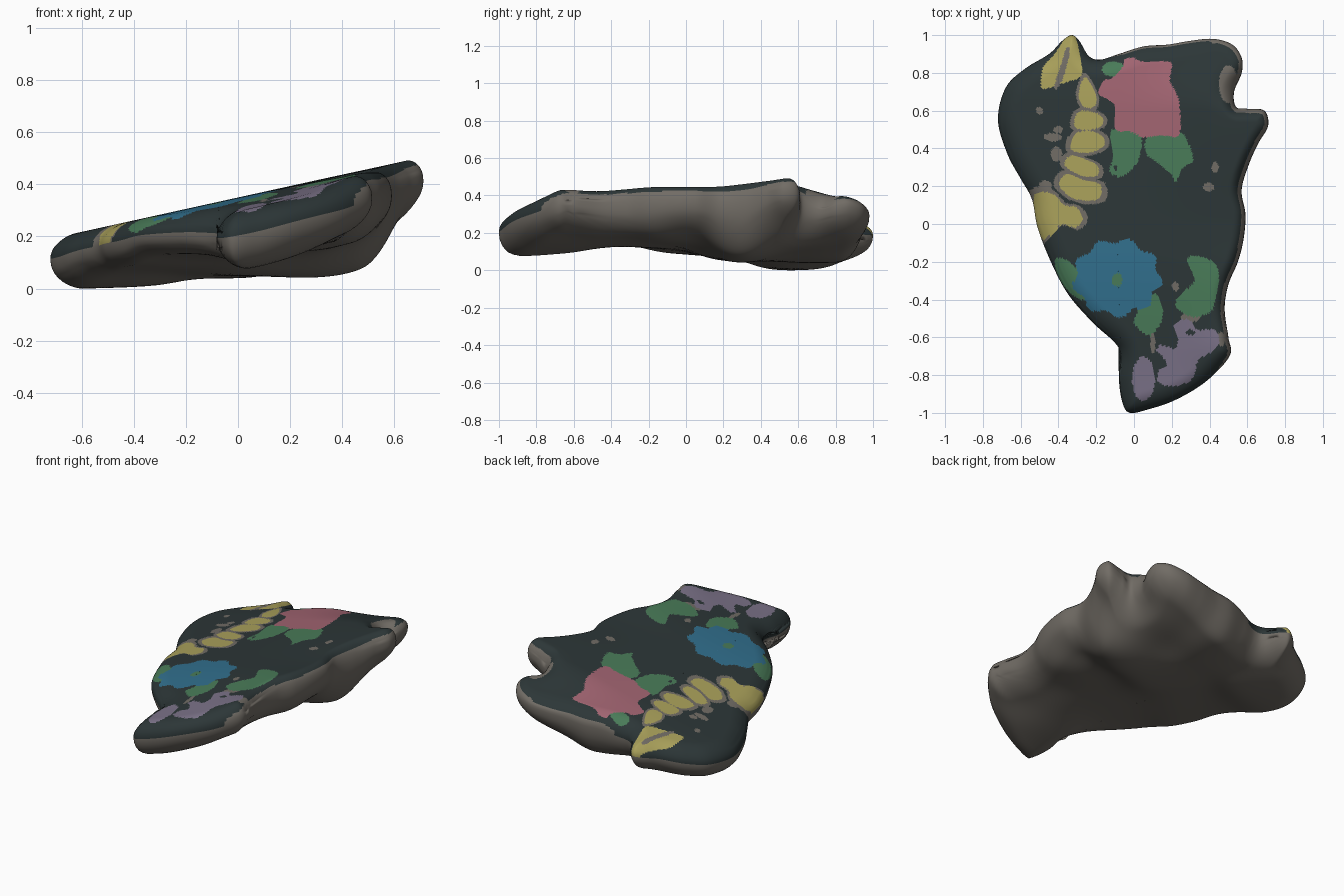
import bpy, bmesh, math
from mathutils import Vector, kdtree

if "Cube" in bpy.data.objects:
    bpy.data.objects.remove(bpy.data.objects["Cube"])


def material(name, r, g, b):
    m = bpy.data.materials.new(name)
    lin = [((c / 255 + 0.055) / 1.055) ** 2.4 for c in (r, g, b)]
    m.diffuse_color = (*lin, 1)
    m.use_nodes = True
    m.node_tree.nodes["Principled BSDF"].inputs["Base Color"].default_value = m.diffuse_color
    return m


STONE, DARK, PINK, YELLOW, BLUE, GREEN, PURPLE = range(7)
mats = [material("bare_stone", 113, 108, 101), material("dark_glaze", 44, 54, 55),
        material("pink_paint", 161, 100, 113), material("yellow_paint", 170, 161, 91),
        material("blue_paint", 49, 111, 141), material("green_paint", 73, 123, 88),
        material("purple_paint", 122, 113, 135)]

# Broken outline of the shard, counter-clockwise
OUTLINE = [(-.02, -1), (.08, -.98), (.2, -.94), (.33, -.87), (.43, -.79), (.51, -.69),
           (.5, -.6), (.48, -.45), (.5, -.32), (.55, -.2), (.58, -.08), (.59, .05),
           (.57, .18), (.61, .32), (.66, .43), (.71, .52), (.69, .6), (.6, .61),
           (.54, .62), (.53, .7), (.57, .8), (.57, .88), (.52, .95), (.42, .98),
           (.3, .97), (.18, .95), (.05, .94), (-.08, .9), (-.18, .87), (-.24, .89),
           (-.29, .97), (-.33, 1), (-.38, .97), (-.45, .9), (-.58, .82), (-.68, .72),
           (-.72, .55), (-.67, .37), (-.6, .24), (-.54, .13), (-.51, -.02), (-.44, -.2),
           (-.35, -.37), (-.22, -.52), (-.1, -.63), (-.07, -.7), (-.08, -.82), (-.06, -.95)]

# Heights of the rough underside
UNDERSIDE = [(-.6, .5, -.01), (-.45, .75, 0), (-.3, .95, .08), (0, .8, .03), (.35, .9, .1),
             (.4, .33, .02), (.4, .6, .1), (.55, .9, .26), (.68, .55, .32), (.6, .05, .24),
             (.3, -.1, .13), (0, .3, .04), (-.5, 0, .09), (-.5, .2, .05), (-.25, .1, .07),
             (-.2, -.4, .13), (.2, -.45, .12), (0, -.85, .05), (.3, -.85, .15),
             (.47, -.65, .24), (.45, -.35, .2), (.1, -.68, .08), (-.1, -.15, .11)]


def smooth_loop(pts, sub):
    out, n = [], len(pts)
    for i in range(n):
        a, b, c, d = (Vector(pts[(i + k) % n]) for k in (-1, 0, 1, 2))
        for j in range(sub):
            t = j / sub
            out.append(0.5 * (2 * b + (c - a) * t + (2 * a - 5 * b + 4 * c - d) * t * t
                              + (3 * b - a - 3 * c + d) * t ** 3))
    return out


def bump(x, y, cx, cy, s):
    return math.exp(-((x - cx) ** 2 + (y - cy) ** 2) / (2 * s * s))


def ramp(v, a, b):
    t = min(1, max(0, (v - a) / (b - a)))
    return t * t * (3 - 2 * t)


def top_height(x, y):
    z = 0.343 + 0.22 * x - 0.055 * ramp(-y, .15, 1.0)
    z -= (.02 + .07 * ramp(x, -.1, .45)) * ramp(y, .6, 1.0)
    return z - 0.06 * bump(x, y, .54, .72, .06) - 0.02 * bump(x, y, .58, 0, .2) \
        + 0.02 * bump(x, y, .46, -.67, .1)


def bottom_height(x, y):
    w = [bump(x, y, px, py, .14) + 1e-9 for px, py, _ in UNDERSIDE]
    return sum(a * p[2] for a, p in zip(w, UNDERSIDE)) / sum(w)


# Painted decoration: each layer is (colour, inside test)
def ellipse(cx, cy, rx, ry):
    return lambda x, y: ((x - cx) / rx) ** 2 + ((y - cy) / ry) ** 2 < 1


def poly(pts, scale=1.0):
    c = sum((Vector(p) for p in pts), Vector((0, 0))) / len(pts)
    q = [tuple(c + (p - c) * scale) for p in smooth_loop(pts, 3)]
    x0, x1 = min(p[0] for p in q), max(p[0] for p in q)
    y0, y1 = min(p[1] for p in q), max(p[1] for p in q)
    edges = list(zip(q, q[1:] + q[:1]))

    def inside(x, y):
        if not (x0 < x < x1 and y0 < y < y1):
            return False
        hit = False
        for (ax, ay), (bx, by) in edges:
            if (ay > y) != (by > y) and x < ax + (y - ay) * (bx - ax) / (by - ay):
                hit = not hit
        return hit
    return inside


def flower(x, y):
    dx, dy = (x + .09) / .235, (y + .285) / .205
    return math.hypot(dx, dy) < 0.96 + 0.07 * math.cos(9 * math.atan2(dy, dx) + 1)


# Yellow petals, each with a bare margin
petals = [[(-.27, .63), (-.29, .69), (-.26, .77), (-.22, .72), (-.2, .66), (-.22, .62)],
          [(-.31, .52), (-.29, .59), (-.22, .59), (-.17, .56), (-.18, .52), (-.25, .5)],
          [(-.33, .4), (-.31, .47), (-.24, .49), (-.17, .46), (-.17, .41), (-.25, .38)],
          [(-.36, .31), (-.33, .36), (-.26, .34), (-.2, .31), (-.2, .26), (-.28, .26)],
          [(-.39, .21), (-.35, .26), (-.27, .23), (-.19, .21), (-.19, .14), (-.28, .13), (-.35, .16)],
          [(-.53, .15), (-.43, .16), (-.37, .1), (-.31, .09), (-.27, .03), (-.31, -.02),
           (-.38, 0), (-.43, -.05), (-.48, -.08), (-.51, -.04)]]
crest = [(-.49, .72), (-.48, .83), (-.42, .9), (-.35, 1), (-.31, .99), (-.28, .86), (-.28, .78),
         (-.36, .75), (-.42, .73)]
layers = [(STONE, poly(p, 1.38 if len(p) < 9 else 1.2)) for p in petals]
layers += [(YELLOW, poly(p, 1.08 if len(p) < 9 else 1)) for p in petals + [crest]]
layers += [(STONE, poly([(-.425, .72), (-.395, .73), (-.36, .82), (-.34, .92), (-.36, .93), (-.39, .83)]))]
# Bare chips
layers += [(STONE, ellipse(*c)) for c in [
    (-.5, .6, .02, .02), (-.43, .46, .05, .022), (-.41, .37, .03, .04), (-.47, .2, .035, .03),
    (-.4, .5, .025, .02), (.43, .3, .018, .03), (.395, .195, .03, .022), (.22, -.33, .018, .024),
    (.1, -.63, .013, .05), (.3, -.49, .05, .03), (.46, -.61, .018, .04), (.5, .74, .05, .1)]]
# Leaves
layers += [(GREEN, poly(p)) for p in [
    [(-.12, .5), (.03, .48), (.03, .36), (-.02, .28), (-.08, .25), (-.13, .28), (-.11, .36)],
    [(.08, .47), (.24, .49), (.3, .4), (.31, .33), (.26, .3), (.22, .22), (.2, .26), (.13, .32), (.06, .38)],
    [(-.42, -.19), (-.36, -.19), (-.29, -.25), (-.25, -.32), (-.26, -.4), (-.32, -.38), (-.39, -.3)],
    [(.09, -.37), (.14, -.41), (.15, -.5), (.09, -.59), (.02, -.55), (0, -.5)],
    [(.28, -.19), (.33, -.17), (.42, -.2), (.45, -.28), (.43, -.4), (.4, -.47), (.3, -.49),
     (.22, -.44), (.24, -.38), (.32, -.3)]]]
layers += [(GREEN, ellipse(-.11, .82, .06, .04))]
# Blossoms
layers += [(PINK, poly([(-.06, .83), (-.05, .87), (0, .88), (.04, .86), (.18, .86), (.2, .83),
                        (.19, .76), (.22, .7), (.24, .63), (.24, .47), (.15, .47), (.05, .46),
                        (-.02, .49), (-.1, .5), (-.1, .62), (-.14, .66), (-.19, .69),
                        (-.16, .76), (-.12, .77)])),
           (BLUE, flower), (GREEN, ellipse(-.09, -.295, .028, .035)),
           (PURPLE, ellipse(.05, -.82, .06, .115)),
           (PURPLE, poly([(.12, -.67), (.15, -.64), (.22, -.66), (.23, -.6), (.21, -.55), (.24, -.51),
                          (.3, -.51), (.33, -.56), (.43, -.56), (.45, -.63), (.41, -.68), (.34, -.72),
                          (.32, -.8), (.28, -.84), (.2, -.86), (.13, -.84), (.13, -.78), (.18, -.74)])),
           (DARK, ellipse(.3, -.575, .025, .015))]


def paint(x, y, edge):
    # Glaze stops short of the broken right and back edges
    bare = .022 * ramp(x, .36, .42) * ramp(y, -.85, -.62)
    bare = max(bare, .012 * ramp(y, .82, .88) * ramp(x, -.2, 0))
    if edge < bare:
        return STONE
    colour = DARK
    for c, inside in layers:
        if inside(x, y):
            colour = c
    return colour


# Shard body: rings from the crown, over the rim, to the underside
loop = smooth_loop(OUTLINE, 12)
N = len(loop)
kd = kdtree.KDTree(N)
for i, p in enumerate(loop):
    kd.insert((p.x, p.y, 0), i)
kd.balance()
HUB = Vector((-.1, .3))


def edge_distance(x, y):
    return kd.find((x, y, 0))[2]


def surface_point(p, upper):
    x, y = p
    t, b = top_height(x, y), bottom_height(x, y)
    right = ramp(x, .3, .5)
    back = ramp(y, .8, .9) * ramp(x, -.2, 0)
    left = ramp(-x, .05, .25) * ramp(-y, -.35, -.1)
    rim = b + (t - b) * (.6 - .06 * right + .12 * back - .03 * left)
    width = .1 - .03 * right * ramp(y, -.8, -.6) if upper else .13 - .04 * left
    k = 1 - min(1, edge_distance(x, y) / width)
    s = math.sqrt(1 - k * k)
    return (x, y, rim + ((t if upper else b) - rim) * s)


bm = bmesh.new()
TOP, LOW = 84, 30
radii = [(1 - (1 - i / TOP) ** 1.3, True) for i in range(1, TOP + 1)]
radii += [(1 - (i / LOW) ** 1.6, False) for i in range(1, LOW)]
rings = [[bm.verts.new(surface_point(HUB + (p - HUB) * f, up)) for p in loop] for f, up in radii]
crown = bm.verts.new(surface_point(HUB, True))
base = bm.verts.new(surface_point(HUB, False))
for i in range(N):
    j = (i + 1) % N
    bm.faces.new((crown, rings[0][i], rings[0][j])).material_index = DARK
    bm.faces.new((base, rings[-1][j], rings[-1][i])).material_index = STONE
    for r in range(len(rings) - 1):
        f = bm.faces.new((rings[r][i], rings[r + 1][i], rings[r + 1][j], rings[r][j]))
        c = f.calc_center_median()
        f.material_index = paint(c.x, c.y, edge_distance(c.x, c.y)) if r < TOP - 1 else STONE

# Rest the shard on the floor
low = min(v.co.z for v in bm.verts)
bmesh.ops.translate(bm, verts=bm.verts, vec=(0, 0, -low))
mesh = bpy.data.meshes.new("painted_shard")
for m in mats:
    mesh.materials.append(m)
bm.to_mesh(mesh)
bm.free()
mesh.shade_smooth()
shard = bpy.data.objects.new("painted_shard", mesh)
bpy.context.collection.objects.link(shard)
